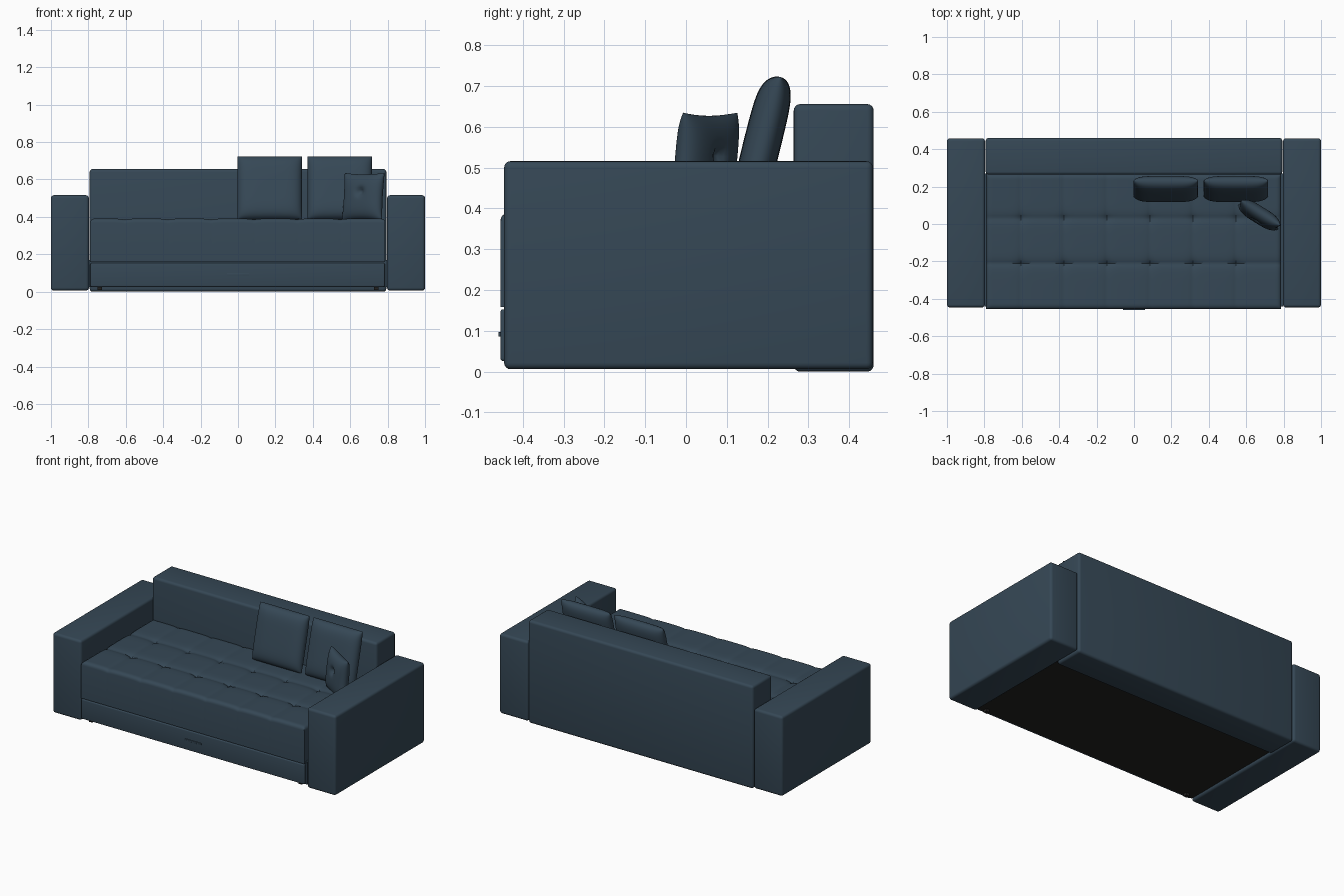
import bpy, bmesh, math
from mathutils import Matrix, Vector

if "Cube" in bpy.data.objects:
    bpy.data.objects.remove(bpy.data.objects["Cube"])


def material(name, rgb):
    m = bpy.data.materials.new(name)
    m.diffuse_color = (*rgb, 1)
    m.use_nodes = True
    m.node_tree.nodes["Principled BSDF"].inputs["Base Color"].default_value = m.diffuse_color
    return m


FABRIC = material("slate_blue_fabric", (0.036, 0.064, 0.092))
LINING = material("black_lining", (0.017, 0.016, 0.015))


def finish(name, bm, mats, angle=35):
    bmesh.ops.recalc_face_normals(bm, faces=bm.faces)
    mesh = bpy.data.meshes.new(name)
    bm.to_mesh(mesh)
    bm.free()
    for m in mats:
        mesh.materials.append(m)
    ob = bpy.data.objects.new(name, mesh)
    bpy.context.collection.objects.link(ob)
    bpy.ops.object.select_all(action='DESELECT')
    ob.select_set(True)
    bpy.context.view_layer.objects.active = ob
    bpy.ops.object.shade_smooth_by_angle(angle=math.radians(angle))
    return ob


def box(name, lo, hi, bevel=0.0, mats=(FABRIC,), lined_bottom=False):
    """Rounded box between two corners."""
    lo, hi = Vector(lo), Vector(hi)
    bm = bmesh.new()
    bmesh.ops.create_cube(bm, size=1)
    for v in bm.verts:
        v.co = Vector([(lo[i] + hi[i]) / 2 + v.co[i] * (hi[i] - lo[i]) for i in range(3)])
    if bevel:
        bmesh.ops.bevel(bm, geom=bm.edges[:], offset=bevel, segments=4,
                        profile=0.5, affect='EDGES')
    if lined_bottom:
        bm.normal_update()
        for f in bm.faces:
            if f.normal.z < -0.9:
                f.material_index = 1
    return finish(name, bm, mats)


def sheet(bm, us, vs, point):
    """Grid of faces over two parameter lists."""
    g = [[bm.verts.new(point(u, v)) for u in us] for v in vs]
    for j in range(len(vs) - 1):
        for i in range(len(us) - 1):
            bm.faces.new((g[j][i], g[j][i + 1], g[j + 1][i + 1], g[j + 1][i]))


# Frame: arms, backrest, base, drawer front
for side, s in (("left", -1), ("right", 1)):
    a, b = sorted((s * 0.797, s * 1.0))
    box(side + "_arm", (a, -0.446, 0.006), (b, 0.458, 0.516), 0.016)
    box(side + "_front_foot", (s * 0.74 - 0.012, -0.43, 0.008), (s * 0.74 + 0.012, -0.406, 0.03),
        mats=(LINING,))
box("backrest", (-0.793, 0.264, 0.0), (0.793, 0.46, 0.656), 0.016)
box("base", (-0.797, -0.44, 0.024), (0.797, 0.27, 0.17), mats=(FABRIC, LINING), lined_bottom=True)
box("drawer_front", (-0.79, -0.455, 0.026), (0.785, -0.42, 0.153), 0.007)
box("drawer_handle", (-0.06, -0.46, 0.086), (0.06, -0.45, 0.097), 0.002)

# Tufted seat: height field with rounded rim, then the border is pulled down
X0, X1, Y0, Y1, R = -0.79, 0.787, -0.455, 0.268, 0.022
TX = [-0.604 + 0.23 * k for k in range(6)]
TY = [0.03, -0.21]


def spaced(a, b, n):
    rim = [0, 0.0015, 0.005, 0.011]
    inner = [a + R + (b - a - 2 * R) * k / n for k in range(n + 1)]
    return [a + r for r in rim] + inner + [b - r for r in reversed(rim)]


def near(t, lines, width):
    return max(math.exp(-abs(t - l) / width) for l in lines)


def seat_point(x, y):
    gx, gy = near(x, TX, 0.02), near(y, TY, 0.02)
    z = 0.391 - 0.006 * gx - 0.009 * gy - 0.012 * gx * gy
    d = min(x - X0, X1 - x, y - Y0, Y1 - y)
    if d < R:
        z -= R - math.sqrt(max(0, R * R - (R - d) ** 2))
    return (x, y, z)


bm = bmesh.new()
sheet(bm, spaced(X0, X1, 140), spaced(Y0, Y1, 64), seat_point)
rim = [e for e in bm.edges if e.is_boundary]
low = [g for g in bmesh.ops.extrude_edge_only(bm, edges=rim)["geom"]
       if isinstance(g, bmesh.types.BMVert)]
for v in low:
    v.co.z = 0.158
bmesh.ops.contextual_create(bm, geom=[e for e in bm.edges if e.is_boundary])
finish("tufted_seat", bm, (FABRIC,), 40)


def cushion(name, centre, w, h, front, back, lean, turn, power, pinch=0.0, dent=0.0):
    """Pillow of two bulged sheets joined at the rim, with optional button dent."""
    n = 32
    ts = [math.sin(math.pi / 2 * (2 * k / n - 1)) for k in range(n + 1)]
    bm = bmesh.new()
    for depth in (-front, back):
        def point(u, v):
            full = max(0, (1 - abs(u) ** power) * (1 - abs(v) ** power)) ** 0.5
            full *= 1 - 0.15 * (u * u + v * v) / 2
            full *= 1 - dent * math.exp(-(u * u + (v - 0.2) ** 2) / 0.03)
            return (u * w / 2 * (1 - pinch * (1 - v * v)), depth * full,
                    v * h / 2 * (1 - pinch * (1 - u * u)))
        sheet(bm, ts, ts, point)
    bmesh.ops.remove_doubles(bm, verts=bm.verts, dist=0.00005)
    bm.transform(Matrix.Translation(centre) @ Matrix.Rotation(math.radians(turn), 4, 'Z')
                 @ Matrix.Rotation(math.radians(-lean), 4, 'X'))
    return finish(name, bm, (FABRIC,), 60)


# Cushions
cushion("middle_cushion", (0.17, 0.19, 0.555), 0.345, 0.345, 0.05, 0.042, 14, 0, 6)
cushion("end_cushion", (0.545, 0.19, 0.555), 0.345, 0.345, 0.05, 0.042, 14, 0, 6)
cushion("small_cushion", (0.67, 0.048, 0.508), 0.25, 0.255, 0.042, 0.042, 6, -32, 4, 0.06, 0.6)
